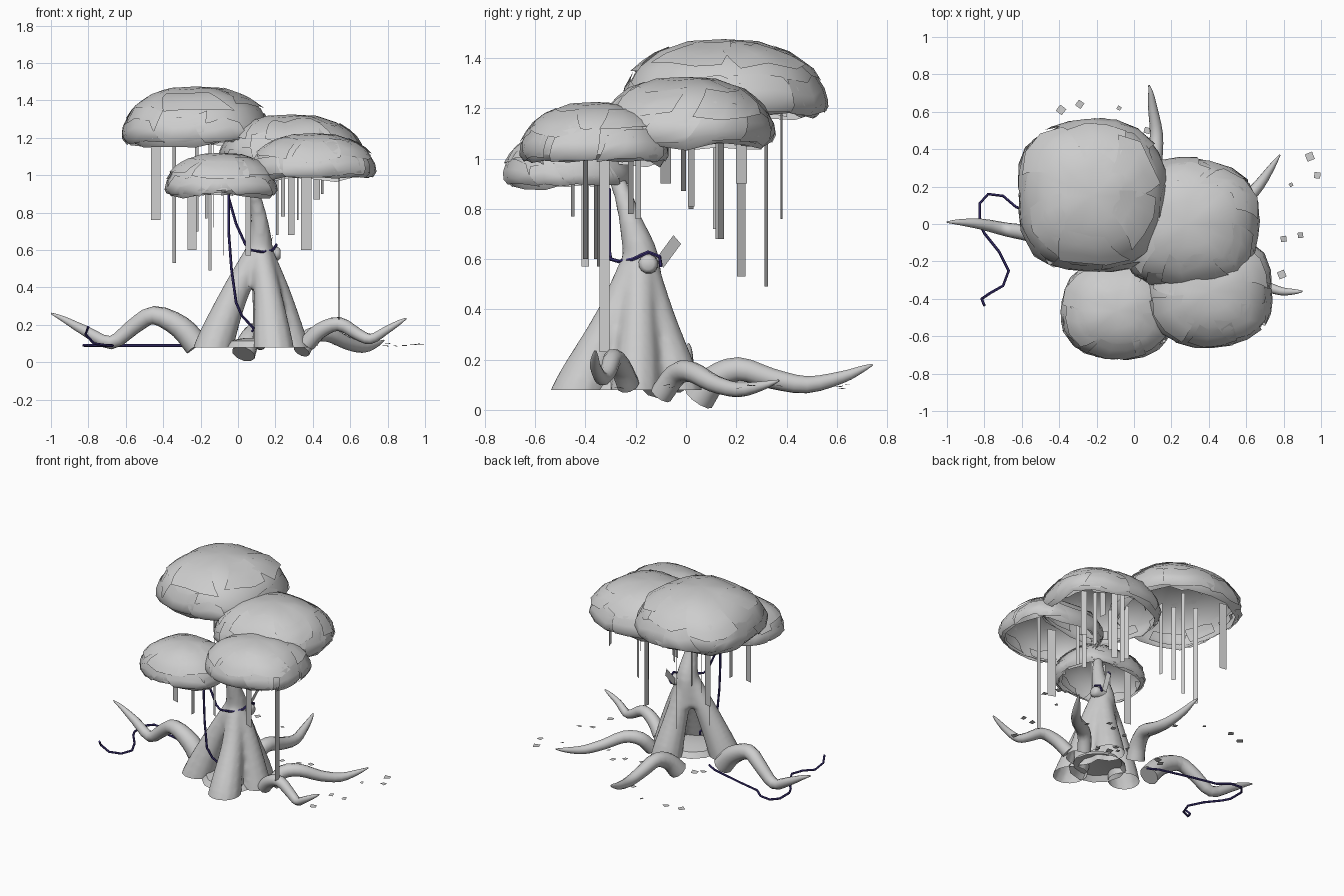
import bpy, bmesh, math, random
from mathutils import Vector

if "Cube" in bpy.data.objects:
    bpy.data.objects.remove(bpy.data.objects["Cube"])

random.seed(11)


def material(name, color):
    m = bpy.data.materials.new(name)
    m.diffuse_color = (*color, 1)
    m.use_nodes = True
    m.node_tree.nodes["Principled BSDF"].inputs["Base Color"].default_value = m.diffuse_color
    return m


GREY = material("plain grey", (0.61, 0.61, 0.61))
NAVY = material("dark navy", (0.05, 0.035, 0.20))


def finish(bm, name, mat, angle=40, fix=True):
    if fix:
        bmesh.ops.recalc_face_normals(bm, faces=bm.faces)
    me = bpy.data.meshes.new(name)
    bm.to_mesh(me)
    bm.free()
    ob = bpy.data.objects.new(name, me)
    bpy.context.collection.objects.link(ob)
    me.materials.append(mat)
    for o in bpy.context.selected_objects:
        o.select_set(False)
    ob.select_set(True)
    bpy.context.view_layer.objects.active = ob
    bpy.ops.object.shade_smooth_by_angle(angle=math.radians(angle))
    return ob


def spline(pts, steps):
    """Catmull-Rom through (x, y, z, radius) points."""
    p = [Vector(q) for q in pts]
    p = [2 * p[0] - p[1]] + p + [2 * p[-1] - p[-2]]
    out = []
    for i in range(1, len(p) - 2):
        a, b, c, d = p[i - 1:i + 3]
        for s in range(steps):
            t = s / steps
            out.append(0.5 * (2 * b + (c - a) * t + (2 * a - 5 * b + 4 * c - d) * t * t
                              + (3 * b - a - 3 * c + d) * t ** 3))
    return out + [p[-2]]


def tube(bm, pts, sides=10, steps=4):
    path = spline(pts, steps)
    pos = [q.to_3d() for q in path]
    rings, u = [], None
    for i, c in enumerate(pos):
        tan = (pos[min(i + 1, len(pos) - 1)] - pos[max(i - 1, 0)]).normalized()
        u = tan.orthogonal() if u is None else u - tan * u.dot(tan)
        u.normalize()
        v = tan.cross(u)
        r = max(path[i].w, 0.002)
        rings.append([bm.verts.new(c + r * (math.cos(a) * u + math.sin(a) * v))
                      for a in (2 * math.pi * k / sides for k in range(sides))])
    for a, b in zip(rings, rings[1:]):
        for k in range(sides):
            bm.faces.new((a[k], a[(k + 1) % sides], b[(k + 1) % sides], b[k]))
    bm.faces.new(rings[0][::-1])
    bm.faces.new(rings[-1])


# Trunk: a leaning stem on spread legs, fused and cut open at the base
bm = bmesh.new()
tube(bm, [(.11, -.18, .42, .09), (.115, -.18, .6, .075), (.115, -.22, .75, .048),
          (.09, -.26, .88, .035), (.04, -.32, 1.0, .028)], 12)
for mx, my, fx, fy, fr in [(-.02, -.22, -.13, -.26, .105), (.16, -.29, .19, -.42, .11),
                           (.21, -.19, .28, -.20, .10), (.15, -.115, .18, -.04, .105)]:
    tube(bm, [(.115, -.185, .62, .06), (mx, my, .36, .075), (fx, fy, .08, fr),
              (fx * 1.1 - .01, fy * 1.1, -.04, fr)], 12)
trunk = finish(bm, "trunk", GREY)
mod = trunk.modifiers.new("fuse", "REMESH")
mod.mode, mod.voxel_size = "VOXEL", .016
mod = trunk.modifiers.new("soften", "SMOOTH")
mod.iterations = 3
for n in ("fuse", "soften"):
    bpy.ops.object.modifier_apply(modifier=n)
bm = bmesh.new()
bm.from_mesh(trunk.data)
bmesh.ops.bisect_plane(bm, geom=bm.verts[:] + bm.edges[:] + bm.faces[:],
                       plane_co=(0, 0, .08), plane_no=(0, 0, 1), clear_inner=True)
bm.to_mesh(trunk.data)
bm.free()
bpy.ops.object.shade_smooth_by_angle(angle=math.radians(40))

# Low mound webbing the legs together
bm = bmesh.new()
rings = [[bm.verts.new((.11 + .19 * r * math.cos(a), -.24 + .19 * r * math.sin(a), z))
          for a in (2 * math.pi * k / 12 for k in range(12))]
         for r, z in ((1, .08), (.85, .115), (.4, .13))]
for a, b in zip(rings, rings[1:]):
    for k in range(12):
        bm.faces.new((a[k], a[(k + 1) % 12], b[(k + 1) % 12], b[k]))
bm.faces.new(rings[-1])
finish(bm, "trunk_floor", GREY, 40, False)

# Rounded branch stump on the side of the stem
bm = bmesh.new()
tube(bm, [(.12, -.15, .58, .04), (.18, -.15, .58, .04), (.215, -.15, .58, .036),
          (.228, -.15, .58, .022)], 12, 2)
finish(bm, "branch_stump", GREY)

# Arching roots that taper to upturned tips
roots = {
    "left_root": [(-.22, -.11, .09, .068), (-.31, -.10, .19, .062), (-.45, -.08, .252, .05),
                  (-.56, -.05, .19, .044), (-.68, -.03, .105, .037), (-.82, 0, .17, .029),
                  (-.94, .01, .235, .015), (-1, .01, .262, .004)],
    "back_root": [(.03, .05, .045, .064), (.06, .11, .12, .056), (.09, .21, .162, .049),
                  (.11, .34, .125, .042), (.12, .48, .10, .035), (.10, .62, .13, .025),
                  (.09, .70, .162, .014), (.08, .742, .18, .004)],
    "right_back_root": [(.34, -.10, .06, .046), (.39, -.04, .14, .046), (.48, .02, .152, .042),
                        (.58, .11, .105, .036), (.67, .21, .08, .03), (.74, .31, .098, .017),
                        (.78, .37, .117, .004)],
    "right_front_root": [(.37, -.23, .10, .046), (.44, -.26, .17, .043), (.54, -.29, .205, .038),
                         (.64, -.31, .15, .032), (.71, -.335, .125, .028), (.79, -.36, .17, .022),
                         (.86, -.362, .212, .014), (.90, -.36, .235, .004)],
}
for name, pts in roots.items():
    bm = bmesh.new()
    tube(bm, pts, 10, 3)
    finish(bm, name, GREY)

# Leaf canopies: open domes covered in large ragged overlapping plates
PROFILE = [(.91, 0), (1.0, .13), (.98, .34), (.86, .62), (.65, .83), (.36, .96), (0, 1)]


def dome_point(c, size, th, t, k=1.0):
    t = max(0, min(t, 5.999))
    i = int(t)
    r = PROFILE[i][0] + (PROFILE[i + 1][0] - PROFILE[i][0]) * (t - i)
    h = PROFILE[i][1] + (PROFILE[i + 1][1] - PROFILE[i][1]) * (t - i)
    w = .98 + .08 * math.sin(2 * th) ** 2 + .015 * math.sin(5 * th + c[1] * 7)
    return Vector((c[0] + size[0] * r * w * k * math.cos(th),
                   c[1] + size[1] * r * w * k * math.sin(th),
                   c[2] + size[2] * (h * (1 + (k - 1) * .4) + .015 * math.sin(4 * th))))


def patch(bm, c, size, th, t, dth, dt, k):
    n = 3
    skew, lift = random.uniform(-.3, .3), random.uniform(0, .045)
    base = [t + random.uniform(-.3, .3) for _ in range(n + 1)]
    g = [[bm.verts.new(dome_point(c, size, th + dth * i / n + skew * j / n,
                                  base[i] + dt * j / n, k + lift * (1 - j / n)))
          for j in range(n + 1)] for i in range(n + 1)]
    for i in range(n):
        for j in range(n):
            bm.faces.new((g[i][j], g[i + 1][j], g[i + 1][j + 1], g[i][j + 1]))


canopies = {
    "back_canopy": ((-.225, .15, 1.165), (.405, .41, .31)),
    "right_canopy": ((.285, 0, 1.05), (.39, .35, .275)),
    "front_right_canopy": ((.405, -.36, .985), (.335, .30, .24)),
    "front_left_canopy": ((-.09, -.465, .89), (.30, .26, .23)),
}
for name, (c, size) in canopies.items():
    bm = bmesh.new()
    n = 16
    rings = [[bm.verts.new(dome_point(c, size, 2 * math.pi * i / n, t)
                           + Vector((0, 0, random.uniform(-.02, .02) if t == 0 else 0)))
              for i in range(n)] for t in range(6)]
    top = bm.verts.new((c[0], c[1], c[2] + size[2]))
    for a, b in zip(rings, rings[1:]):
        for i in range(n):
            bm.faces.new((a[i], a[(i + 1) % n], b[(i + 1) % n], b[i]))
    for i in range(n):
        bm.faces.new((rings[-1][i], rings[-1][(i + 1) % n], top))
    for i in range(9):       # rim plates
        patch(bm, c, size, i * .698 + random.uniform(-.15, .15), random.uniform(.1, .6),
              random.uniform(.6, .9), random.uniform(1.8, 2.6), random.uniform(1.0, 1.02))
    for i in range(6):       # upper plates
        patch(bm, c, size, i * 1.047 + random.uniform(-.2, .2), random.uniform(2.2, 3.2),
              random.uniform(.8, 1.1), random.uniform(1.4, 2.0), random.uniform(1.01, 1.025))
    for i in range(8):       # inner flaps under the rim
        patch(bm, c, size, i * .785, random.uniform(.1, .4), .6, 1.6, random.uniform(.86, .95))
    finish(bm, name, GREY, 50, False)

# Hanging strips: x, y, top, bottom, width, turn in degrees
strips = [(-.44, .38, 1.25, .76, .05, -10), (-.34, .22, 1.25, .53, .038, -60),
          (-.15, .32, 1.25, .49, .022, -40), (-.22, .14, 1.25, .70, .03, -50),
          (-.13, .12, 1.25, .72, .025, -80), (.08, .02, 1.2, .80, .03, -40),
          (-.245, -.36, 1.0, .60, .05, -15), (-.08, -.40, 1.0, .57, .03, 85),
          (.055, -.345, 1.0, .57, .035, -30), (-.17, -.45, 1.0, .77, .02, -45),
          (.21, .13, 1.2, .68, .03, -60), (.285, .14, 1.2, .68, .04, -35),
          (.365, -.40, 1.1, .60, .06, -20), (.32, -.19, 1.1, .76, .025, -70),
          (.54, -.325, 1.1, .23, .04, 82), (.24, -.22, 1.1, .78, .03, -45),
          (.35, .02, 1.2, .81, .03, -60), (.42, -.01, 1.2, .87, .04, -30),
          (.45, .22, 1.2, .90, .045, -75), (.12, -.08, 1.2, .90, .05, -55)]
bm = bmesh.new()
for x, y, zt, zb, w, a in strips:
    d = Vector((math.cos(math.radians(a)), math.sin(math.radians(a)), 0)) * w / 2
    lo, hi = Vector((x, y, zb)), Vector((x, y, zt))
    bm.faces.new([bm.verts.new(q) for q in (lo - d, lo + d, hi + d, hi - d)])
# Short tilted plate beside the stem
bm.faces.new([bm.verts.new(q) for q in ((.17, -.12, .60), (.16, -.09, .565),
                                        (.18, -.02, .66), (.19, -.05, .695))])
finish(bm, "hanging_strips", GREY)

# Fallen leaves: small flat quads near the ground
spots = [(-.39, .61), (-.29, .64), (-.08, .62), (.07, .5), (.94, .36), (.98, .26), (.84, .21),
         (.89, -.06), (.80, -.08), (.79, -.27)]
spots += [(random.uniform(-.3, .55), random.uniform(-.1, .3)) for _ in range(14)]
bm = bmesh.new()
for x, y in spots:
    a, s, z = random.uniform(0, 3), random.uniform(.014, .03), random.uniform(.085, .1)
    bm.faces.new([bm.verts.new((x + s * math.cos(a + k * 1.57), y + s * math.sin(a + k * 1.57),
                                z + random.uniform(-.004, .004))) for k in range(4)])
finish(bm, "fallen_leaves", GREY, 40, False)

# Ropes: one hanging, one looped round the stem, one trailing on the ground
R = .0075
ropes = {
    "hanging_rope": [(-.05, -.32, .90), (-.05, -.32, .7), (-.035, -.33, .5), (-.01, -.34, .32),
                     (.02, -.32, .25), (.085, -.28, .18), (.075, -.27, .165)],
    "stem_rope": [(-.05, -.305, .88), (-.01, -.305, .74), (.04, -.305, .63), (.07, -.30, .60),
                  (.13, -.265, .59), (.185, -.21, .60), (.205, -.15, .628), (.2, -.105, .61),
                  (.19, -.10, .57)],
    "ground_rope": [(-.15, -.05, .09), (-.22, -.01, .09), (-.45, .05, .09), (-.63, .09, .09),
                    (-.70, .15, .09), (-.78, .16, .09), (-.825, .11, .09), (-.825, 0, .09),
                    (-.80, -.05, .09), (-.72, -.15, .09), (-.67, -.25, .09), (-.70, -.33, .09),
                    (-.77, -.37, .10), (-.815, -.40, .15), (-.80, -.435, .19)],
}
for name, pts in ropes.items():
    bm = bmesh.new()
    tube(bm, [(*p, R) for p in pts], 6, 1)
    finish(bm, name, NAVY)
